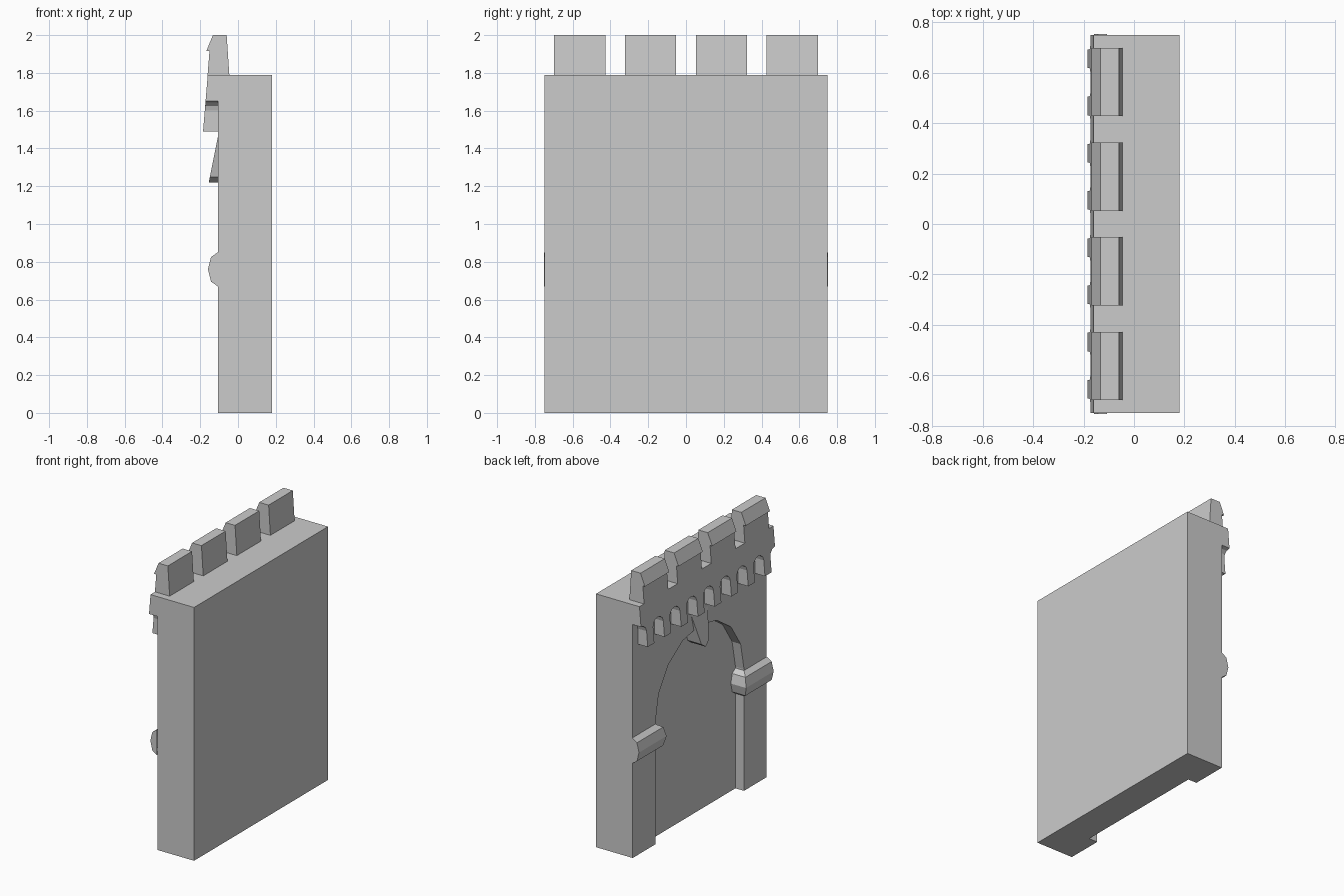
import bpy, bmesh, math

if "Cube" in bpy.data.objects:
    bpy.data.objects.remove(bpy.data.objects["Cube"])

FACE, BACK, FLOOR, SPRING, HALF = -0.107, 0.18, -0.04, 0.86, 0.495


def make(name, verts, faces):
    me = bpy.data.meshes.new(name)
    bm = bmesh.new()
    vs = [bm.verts.new(v) for v in verts]
    for f in faces:
        bm.faces.new([vs[i] for i in f])
    bmesh.ops.recalc_face_normals(bm, faces=bm.faces)
    bm.to_mesh(me)
    bm.free()
    ob = bpy.data.objects.new(name, me)
    bpy.context.collection.objects.link(ob)
    return ob


def loft(name, a, b):
    """Solid between two matching rings of points."""
    n = len(a)
    sides = [(i, (i + 1) % n, (i + 1) % n + n, i + n) for i in range(n)]
    return make(name, a + b, sides + [tuple(range(n)), tuple(range(n, 2 * n))])


def relief(name, pts, front, back):
    """Solid from a (y, z) outline; front is a function of z."""
    return loft(name, [(front(z), y, z) for y, z in pts], [(back, y, z) for y, z in pts])


# Wall with a shallow arched recess
y0, y1, z1 = -0.748, 0.748, 1.79
outline = [(y0, 0), (y1, 0), (y1, z1), (y0, z1)]
wall = relief("wall", outline, lambda z: FACE, BACK)
arch = [(-HALF, -0.1), (HALF, -0.1)]
arch += [(HALF * math.cos(math.pi * i / 8), SPRING + 0.5 * math.sin(math.pi * i / 8))
         for i in range(9)]
cutter = relief("recess_cutter", arch, lambda z: -0.3, FLOOR)
cutter.hide_render = True
mod = wall.modifiers.new("recess", 'BOOLEAN')
mod.operation, mod.object, mod.solver = 'DIFFERENCE', cutter, 'EXACT'
bpy.context.view_layer.objects.active = wall
bpy.ops.object.modifier_apply(modifier=mod.name)
bpy.data.objects.remove(cutter)


# Leaning parapet face with a row of corbels and small arches
def lean(z):
    return -0.185 + (z - 1.49) * 0.083


pitch, cw = 1.496 / 8, 0.037
gap = pitch / 2 - cw
table = [(y1, z1), (y0, z1)]
for k in range(9):
    c = y0 + k * pitch
    steps = range(7)
    for i in steps:
        a = math.pi * (1 - i / 6)
        if (k == 0 and i < 3) or (k == 8 and i > 3):
            continue
        y, z = c + gap * math.cos(a), 1.60 + 0.05 * math.sin(a)
        if i == 0:
            table.append((y, 1.49))
        table.append((y, z))
        if i == 6:
            table.append((y, 1.49))
relief("corbel_table", table, lean, FACE)

# Merlons with a projecting beak
profile = [(lean(1.78), 1.79), (-0.151, 1.915), (-0.168, 1.915), (-0.133, 2.0),
           (-0.06, 2.0), (-0.046, 1.79)]
for k in range(4):
    c = (k - 1.5) * 0.375
    loft("merlon", [(x, c - 0.135, z) for x, z in profile],
         [(x, c + 0.135, z) for x, z in profile])

# Keystone
key = [(0.1, 1.49), (0.04, 1.25), (0, 1.22), (-0.04, 1.25), (-0.1, 1.49)]
relief("keystone", key, lambda z: -0.155 + (z - 1.22) * 0.2, FLOOR)

# Impost mouldings turning the corner into the recess
section = [(0, 0.67), (0.036, 0.695), (0.052, 0.76), (0.036, 0.825), (0, 0.85)]
for s in (1, -1):
    rings = []
    for o, z in section:
        rings += [(FACE - o, 0.752 * s, z), (FACE - o, (HALF - o) * s, z),
                  (FLOOR, (HALF - o) * s, z)]
    faces = [(3 * i + j, 3 * i + j + 1, 3 * i + j + 4, 3 * i + j + 3)
             for i in range(4) for j in range(2)]
    faces += [tuple(3 * i for i in range(5))]
    make("impost", rings, faces)
